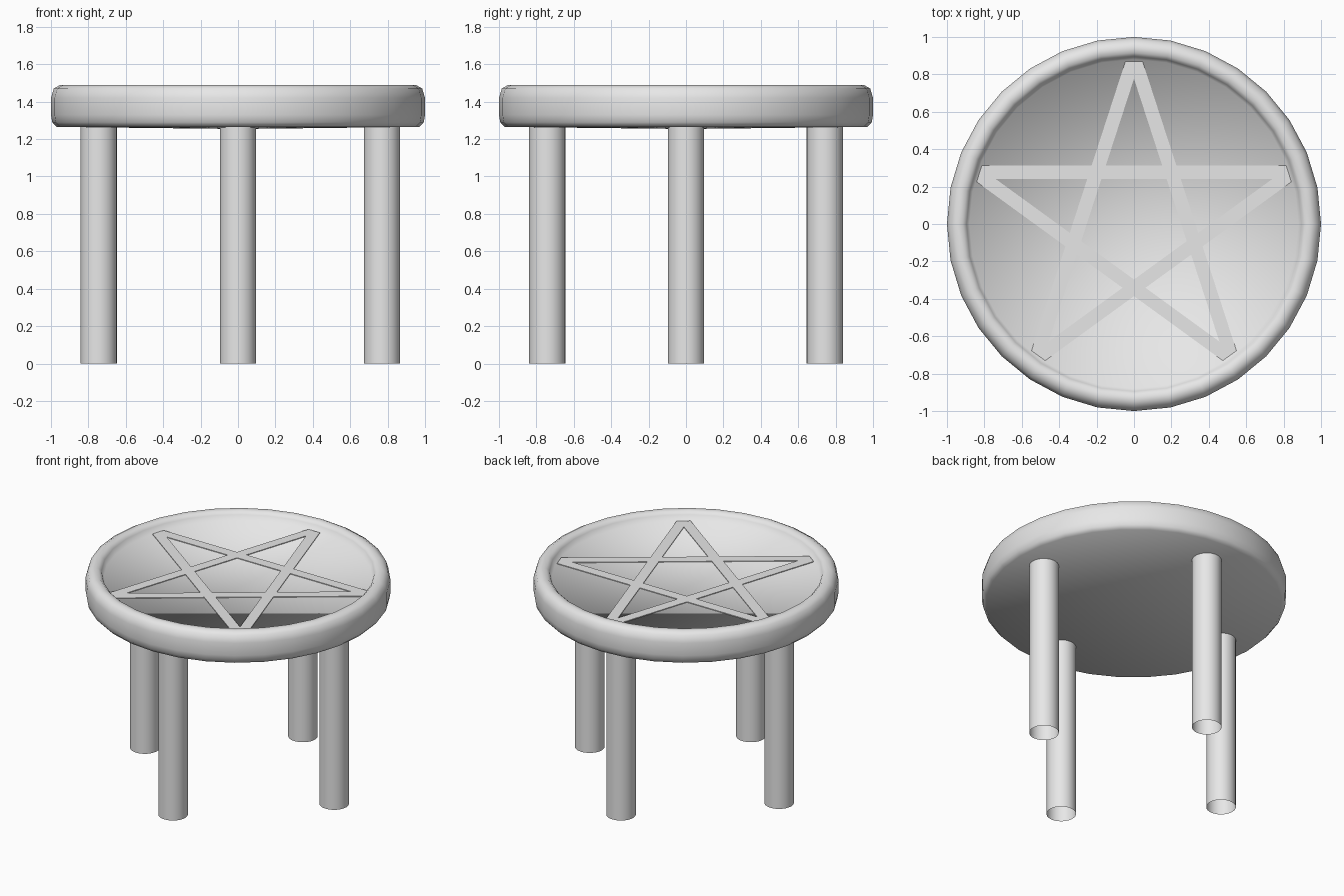
import bpy
import bmesh
from math import cos, sin, pi, radians
from mathutils import Vector

SIDES = 32
FLOOR_Z = 1.428

cube = bpy.data.objects.get("Cube")
if cube:
    bpy.data.objects.remove(cube, do_unlink=True)

# One plain grey for the whole stool
grey = bpy.data.materials.new("light_grey")
grey.use_nodes = True
grey.diffuse_color = (0.8, 0.8, 0.8, 1)
grey.node_tree.nodes["Principled BSDF"].inputs["Base Color"].default_value = (0.8, 0.8, 0.8, 1)


def add_object(name, bm, smooth):
    for face in bm.faces:
        face.smooth = smooth
    mesh = bpy.data.meshes.new(name)
    bm.to_mesh(mesh)
    bm.free()
    mesh.materials.append(grey)
    obj = bpy.data.objects.new(name, mesh)
    bpy.context.collection.objects.link(obj)
    return obj


def ring(bm, radius, z, centre=(0, 0)):
    angles = [2 * pi * i / SIDES for i in range(SIDES)]
    return [bm.verts.new((centre[0] + radius * cos(a), centre[1] + radius * sin(a), z))
            for a in angles]


def bridge(bm, low, high):
    for i in range(SIDES):
        j = (i + 1) % SIDES
        bm.faces.new((low[i], low[j], high[j], high[i]))


# Round top: slightly dropped underside, rounded rim, shallow recessed floor
bm = bmesh.new()
profile = [(0.97, 1.265), (0.993, 1.29), (1.0, 1.33), (1.0, 1.42), (0.985, 1.47),
           (0.95, 1.49), (0.915, 1.487), (0.895, 1.468), (0.88, FLOOR_Z)]
rings = [ring(bm, r, z) for r, z in profile]
for low, high in zip(rings, rings[1:]):
    bridge(bm, low, high)
bm.faces.new(rings[-1])
under = bm.verts.new((0, 0, 1.254))
for i in range(SIDES):
    bm.faces.new((under, rings[0][(i + 1) % SIDES], rings[0][i]))
add_object("round_top", bm, True)

# Four open tube legs
legs = {"right_leg": (-0.745, 0), "left_leg": (0.77, 0),
        "front_leg": (0, -0.742), "back_leg": (0, 0.742)}
for name, centre in legs.items():
    bm = bmesh.new()
    bridge(bm, ring(bm, 0.097, 0, centre), ring(bm, 0.097, 1.3, centre))
    add_object(name, bm, True)

# Five-pointed star inlay: each strip joins two tips that are not neighbours
OUTER, INNER, TIP = 0.312, 0.24, 0.87
apex = INNER / cos(radians(72))
half_tip = (OUTER - TIP * cos(radians(72))) / sin(radians(72))
bm = bmesh.new()
for k in range(5):
    middle = radians(90 + 72 * k)
    points = []
    for side in (-1, 1):
        a = middle + side * radians(72)
        out = Vector((cos(a), sin(a), 0))
        across = Vector((sin(a), -cos(a), 0)) * side
        end = [out * TIP + across * half_tip, out * TIP, out * apex]
        points += end if side < 0 else end[::-1]
    face = bm.faces.new([bm.verts.new(p + Vector((0, 0, 1.434))) for p in points])
    face.normal_update()
    if face.normal.z < 0:
        face.normal_flip()
star = add_object("star_inlay", bm, False)
plate = star.modifiers.new("plate", 'SOLIDIFY')
plate.thickness = 0.005
plate.offset = -1
